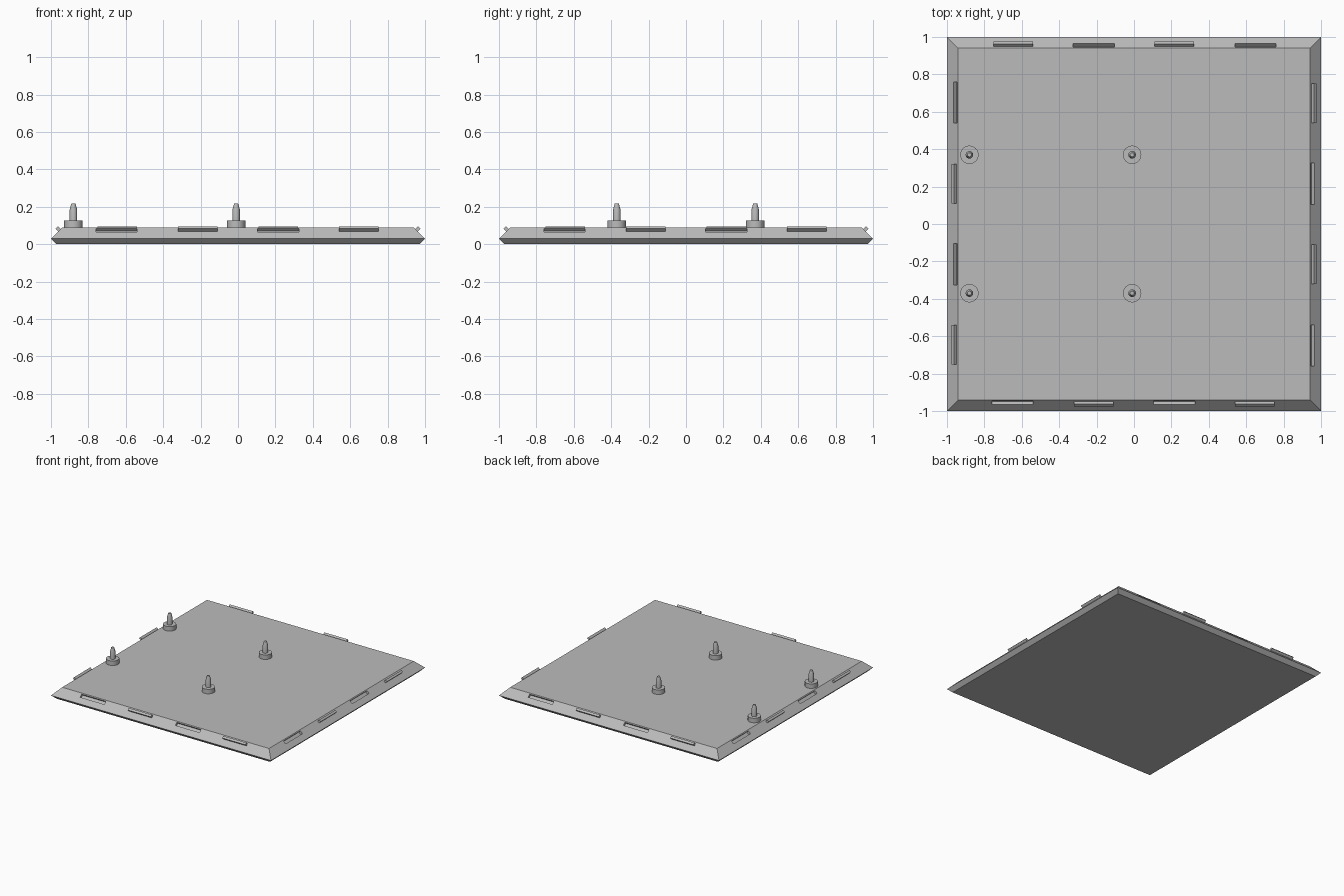
import bpy, bmesh, math
from mathutils import Matrix

default = bpy.data.objects.get("Cube")
if default:
    bpy.data.objects.remove(default, do_unlink=True)

grey = bpy.data.materials.new("plain grey")
grey.use_nodes = True
COLOUR = (0.5, 0.5, 0.5, 1)
grey.diffuse_color = COLOUR
grey.node_tree.nodes["Principled BSDF"].inputs["Base Color"].default_value = COLOUR

TOP = 0.09


def make_object(name, bm):
    bmesh.ops.recalc_face_normals(bm, faces=bm.faces)
    mesh = bpy.data.meshes.new(name)
    bm.to_mesh(mesh)
    bm.free()
    mesh.materials.append(grey)
    obj = bpy.data.objects.new(name, mesh)
    bpy.context.collection.objects.link(obj)
    return obj


def edge_blocks(name, offsets, length, height, depth):
    """Blocks set square to the sloping rim, repeated on all four sides."""
    bm = bmesh.new()
    for side in range(4):
        turn = Matrix.Rotation(side * math.pi / 2, 4, 'Z')
        for x in offsets:
            place = (turn @ Matrix.Translation((x, -0.955, 0.075))
                     @ Matrix.Rotation(-math.pi / 4, 4, 'X')
                     @ Matrix.Diagonal((length, depth, height, 1)))
            bmesh.ops.create_cube(bm, size=1, matrix=place)
    return make_object(name, bm)


# Square slab with a bevelled rim above and below
bm = bmesh.new()
rings = []
for half, z in ((0.97, 0), (1.0, 0.03), (0.94, TOP)):
    rings.append([bm.verts.new((sx * half, sy * half, z))
                  for sx, sy in ((-1, -1), (1, -1), (1, 1), (-1, 1))])
for low, high in zip(rings, rings[1:]):
    for i in range(4):
        j = (i + 1) % 4
        bm.faces.new((low[i], low[j], high[j], high[i]))
bm.faces.new(rings[0][::-1])
bm.faces.new(rings[-1])
panel = make_object("panel", bm)

# Slots cut into the rim
cutter = edge_blocks("slot_cutter", (-0.65, 0.215), 0.22, 0.026, 0.04)
cutter.hide_render = True
cut = panel.modifiers.new("slots", 'BOOLEAN')
cut.operation = 'DIFFERENCE'
cut.solver = 'EXACT'
cut.object = cutter
bpy.context.view_layer.objects.active = panel
bpy.ops.object.modifier_apply(modifier=cut.name)
bpy.data.objects.remove(cutter, do_unlink=True)

# Matching tabs that stand out from the rim
edge_blocks("rim_tabs", (-0.215, 0.645), 0.21, 0.018, 0.04)

# Pegs: a round collar with a tapered pin
PEG_PROFILE = ((0, 0), (0.049, 0), (0.049, 0.037), (0.02, 0.037),
               (0.02, 0.095), (0.011, 0.127), (0, 0.127))
for row, y in (("front", -0.37), ("back", 0.37)):
    for column, x in (("right", -0.88), ("centre", -0.01)):
        bm = bmesh.new()
        verts = [bm.verts.new((r, 0, z)) for r, z in PEG_PROFILE]
        edges = [bm.edges.new(pair) for pair in zip(verts, verts[1:])]
        bmesh.ops.spin(bm, geom=verts + edges, cent=(0, 0, 0), axis=(0, 0, 1),
                       angle=2 * math.pi, steps=32)
        bmesh.ops.remove_doubles(bm, verts=bm.verts, dist=0.0001)
        peg = make_object(f"{row}_{column}_peg", bm)
        peg.location = (x, y, TOP)
        bpy.ops.object.select_all(action='DESELECT')
        peg.select_set(True)
        bpy.context.view_layer.objects.active = peg
        bpy.ops.object.shade_smooth_by_angle(angle=math.radians(25))
